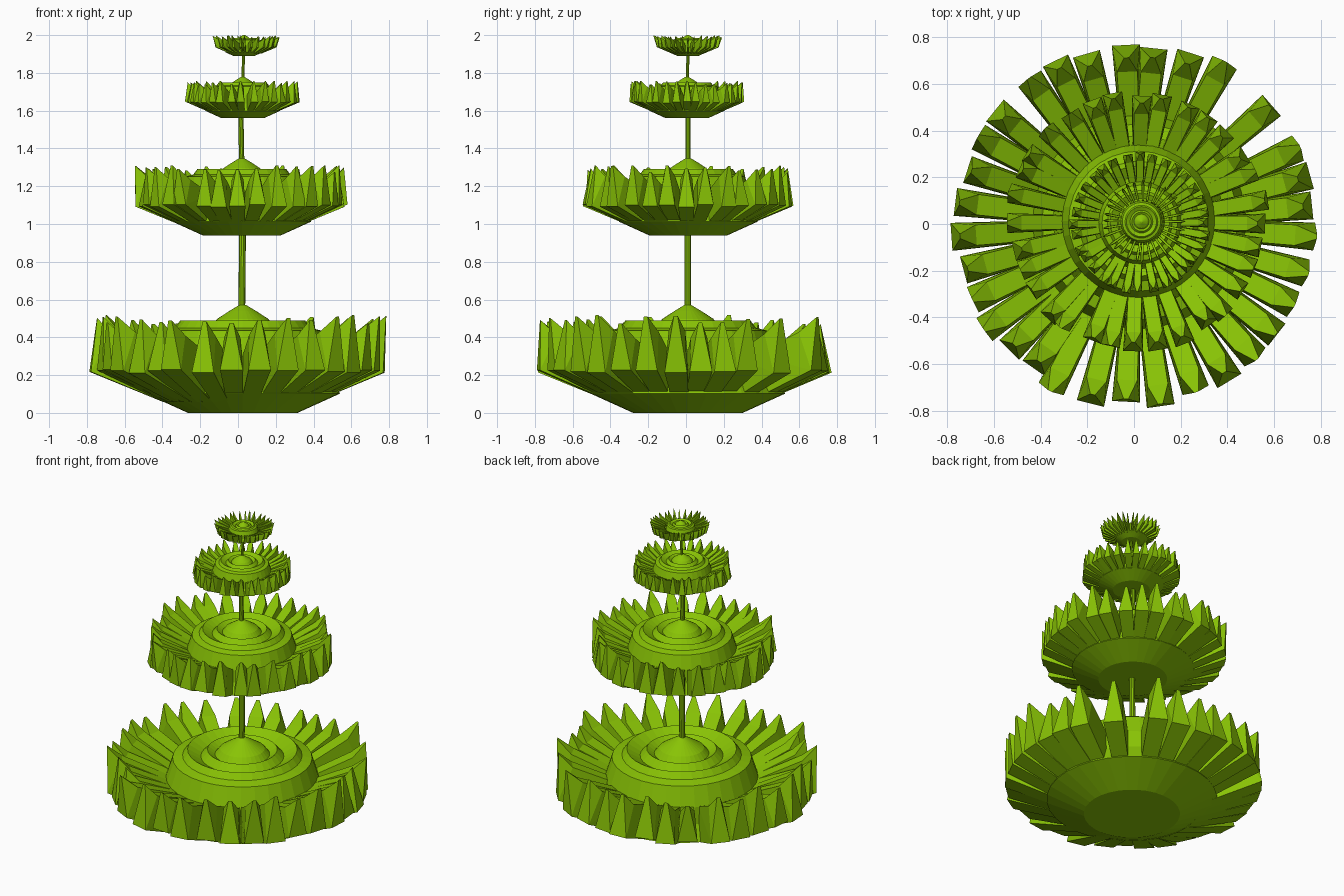
import bpy, bmesh, math, random
from mathutils import Vector

if "Cube" in bpy.data.objects:
    bpy.data.objects.remove(bpy.data.objects["Cube"])

random.seed(7)
green = bpy.data.materials.new("leaf_green")
green.diffuse_color = (0.25, 0.55, 0.0015, 1)
green.use_nodes = True
green.node_tree.nodes["Principled BSDF"].inputs["Base Color"].default_value = green.diffuse_color


def finish(bm, name):
    bmesh.ops.recalc_face_normals(bm, faces=bm.faces)
    me = bpy.data.meshes.new(name)
    bm.to_mesh(me)
    bm.free()
    me.materials.append(green)
    ob = bpy.data.objects.new(name, me)
    bpy.context.collection.objects.link(ob)
    return ob


# rosette centre: round cup below, nested rings and a dome on top (radius, height)
PROFILE = [(0.29, 0), (0.515, 0.102), (0.465, 0.20), (0.46, 0.31), (0.42, 0.435), (0.36, 0.45),
           (0.33, 0.49), (0.25, 0.445), (0.21, 0.49), (0.165, 0.46),
           (0.135, 0.498), (0.07, 0.54), (0.02, 0.57)]


def core(name, c, z0, s, n=32):
    bm = bmesh.new()
    rings = []
    for r, z in PROFILE:
        rings.append([bm.verts.new((c[0] + s * r * math.cos(2 * math.pi * i / n),
                                    c[1] + s * r * math.sin(2 * math.pi * i / n),
                                    z0 + s * z)) for i in range(n)])
    for a, b in zip(rings, rings[1:]):
        for i in range(n):
            j = (i + 1) % n
            bm.faces.new((a[i], a[j], b[j], b[i]))
    bm.faces.new(rings[0])
    bm.faces.new(rings[-1])
    finish(bm, name)


# one crystal-like leaf: side outline (radius, height) with a half width per point
def leaf(bm, c, z0, s, ang, wide, splay):
    dr = random.uniform(-0.02, 0.02)
    dz = random.uniform(-0.035, 0.02)
    lean = random.uniform(-0.05, 0.02) + splay
    lo = random.uniform(-0.01, 0.01)
    side = [(0.40, 0.058, 0.044), (0.775 + dr, 0.22 + lo, 0.060),
            (0.77 + dr + lean, 0.50 + dz, 0.010),
            (0.685 + dr + lean * 0.5, 0.42 + dz, 0.044), (0.43, 0.305, 0.040)]
    d = Vector((math.cos(ang), math.sin(ang), 0))
    t = Vector((-d.y, d.x, 0))
    o = Vector((c[0], c[1], z0))
    L, R = [], []
    for r, z, w in side:
        p = o + d * r * s + Vector((0, 0, z * s))
        L.append(bm.verts.new(p + t * w * wide * s))
        R.append(bm.verts.new(p - t * w * wide * s))
    n = len(side)
    for i in range(n):
        j = (i + 1) % n
        bm.faces.new((L[i], L[j], R[j], R[i]))
    # sides fan from the outer bottom corner
    for V in (L, R):
        for i, j in ((2, 3), (3, 4), (4, 0)):
            bm.faces.new((V[1], V[i], V[j]))


def leaves(name, c, z0, s, angles, wide=1.0, splay=0.0):
    bm = bmesh.new()
    for a in angles:
        leaf(bm, c, z0, s, math.radians(a), wide, splay)
    finish(bm, name)


def stem(name, a, b, r):
    a, b = Vector(a), Vector(b)
    bpy.ops.mesh.primitive_cylinder_add(vertices=10, radius=r, depth=(b - a).length,
                                        location=(a + b) / 2)
    ob = bpy.context.object
    ob.name = name
    ob.rotation_mode = 'QUATERNION'
    ob.rotation_quaternion = (b - a).to_track_quat('Z', 'Y')
    ob.data.materials.append(green)


# leaf directions of the bottom rosette, upper ones are evenly spread with jitter
BOTTOM = [-4, 6, 15.5, 25, 41, 61, 72, 84, 93, 106, 116, 126, 141, 151, 162, 173, 184,
          195, 205, 215, 225, 235, 243, 256, 267, 278, 290, 301, 312, 322, 333, 344]


def spread(n):
    return [(i + random.uniform(-0.22, 0.22)) * 360 / n for i in range(n)]


# rosettes: name, core centre, leaf centre, base height, scale, angles, width, splay
TIERS = [
    ("bottom", (0.025, 0.01), (0.005, 0.0), 0.0, 1.0, BOTTOM, 1.0, 0.0),
    ("second", (0.02, 0.012), (0.013, 0.01), 0.94, 0.715, spread(32), 1.0, 0.0),
    ("third", (0.025, 0.005), (0.025, 0.005), 1.56, 0.385, spread(32), 0.9, 0.0),
    ("top", (0.032, 0.01), (0.04, 0.01), 1.89, 0.195, spread(32), 0.5, 0.08),
]
for name, cc, lc, z, s, angs, wide, splay in TIERS:
    core(name + "_rosette_core", cc, z, s)
    leaves(name + "_rosette_leaves", lc, z, s * (1.08 if name == "top" else 1), angs, wide, splay)

# stems joining the rosettes
stem("lower_stem", (0.02, 0.01, 0.54), (0.024, 0.01, 0.96), 0.018)
stem("middle_stem", (0.02, 0.01, 1.31), (0.015, 0.01, 1.58), 0.014)
stem("upper_stem", (0.025, 0.008, 1.76), (0.03, 0.01, 1.90), 0.008)
